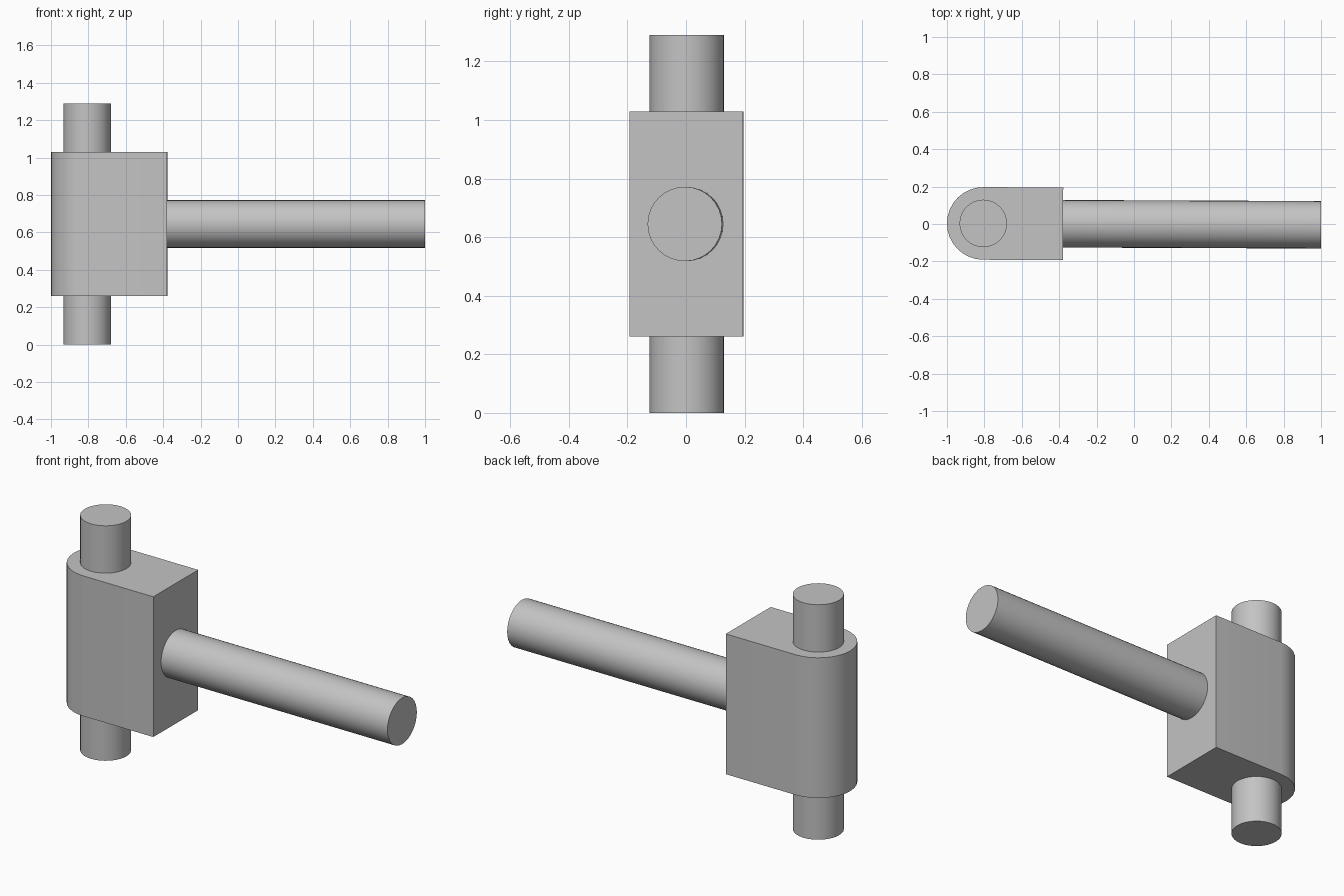
import bpy
import bmesh
import math
from mathutils import Matrix, Vector

old = bpy.data.objects.get("Cube")
if old:
    bpy.data.objects.remove(old, do_unlink=True)

grey = bpy.data.materials.new("plain grey")
grey.use_nodes = True
COLOUR = (0.55, 0.55, 0.55, 1)
grey.diffuse_color = COLOUR
grey.node_tree.nodes["Principled BSDF"].inputs["Base Color"].default_value = COLOUR

# Pivot axis, with the very slight swing of the arm about it
PIVOT = Vector((-0.806, 0.003, 0))
SWING = Matrix.Translation(PIVOT) @ Matrix.Rotation(math.radians(-0.23), 4, "Z")
SIDES = 32
RADIUS = 0.127
MID = 0.645


def finish(obj):
    """Give the part its colour and smooth its round faces only."""
    if not obj.data.materials:
        obj.data.materials.append(grey)
    bpy.ops.object.select_all(action="DESELECT")
    obj.select_set(True)
    bpy.context.view_layer.objects.active = obj
    bpy.ops.object.shade_smooth_by_angle(angle=math.radians(35))


def cylinder(name, length, local):
    bpy.ops.mesh.primitive_cylinder_add(vertices=SIDES, radius=RADIUS, depth=length)
    obj = bpy.context.object
    obj.name = name
    obj.matrix_world = SWING @ local
    finish(obj)


def rounded_block(name, radius, reach, bottom, top):
    """Extrude a D-shaped outline: half circle on the left, square on the right."""
    half = SIDES // 2
    outline = [(reach, -radius), (reach, radius)]
    for i in range(half + 1):
        a = math.pi / 2 + math.pi * i / half
        outline.append((radius * math.cos(a), radius * math.sin(a)))
    bm = bmesh.new()
    base = bm.faces.new([bm.verts.new((x, y, bottom)) for x, y in outline])
    grown = bmesh.ops.extrude_face_region(bm, geom=[base], use_keep_orig=True)
    raised = [g for g in grown["geom"] if isinstance(g, bmesh.types.BMVert)]
    bmesh.ops.translate(bm, verts=raised, vec=(0, 0, top - bottom))
    bmesh.ops.recalc_face_normals(bm, faces=bm.faces)
    mesh = bpy.data.meshes.new(name)
    bm.to_mesh(mesh)
    bm.free()
    obj = bpy.data.objects.new(name, mesh)
    bpy.context.collection.objects.link(obj)
    obj.matrix_world = SWING
    finish(obj)


# Upright pin through the block
cylinder("pivot_pin", 2 * MID, Matrix.Translation((0, 0, MID)))

# Block with one rounded side
rounded_block("hinge_block", 0.194, 0.427, 0.26, 1.03)

# Long arm out of the flat side, set a little into the block
START, END = 0.40, 1.806
cylinder("arm_rod", END - START,
         Matrix.Translation(((START + END) / 2, 0, MID)) @ Matrix.Rotation(math.pi / 2, 4, "Y"))
